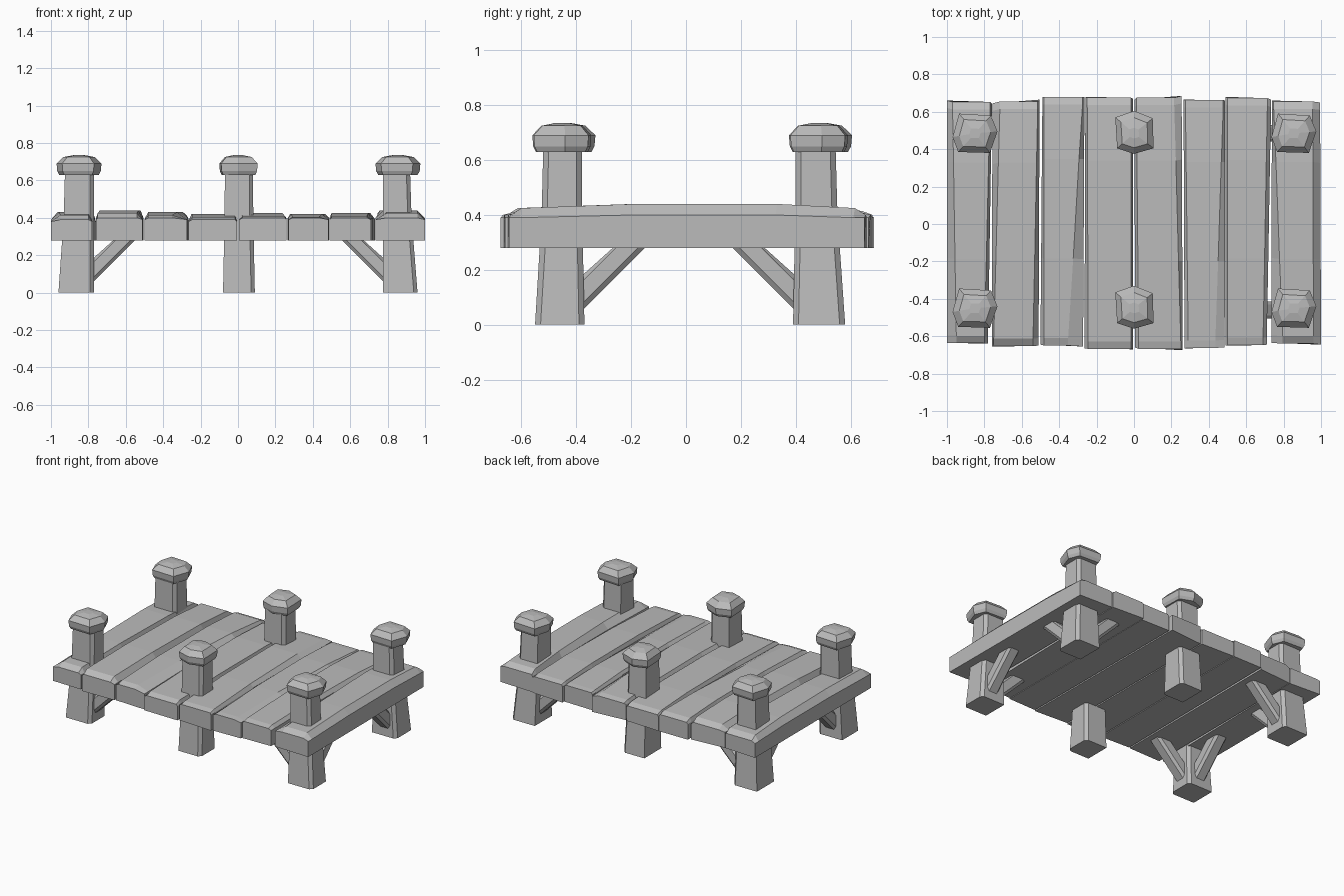
import bpy
import bmesh
from mathutils import Vector

cube = bpy.data.objects.get("Cube")
if cube:
    bpy.data.objects.remove(cube, do_unlink=True)

# One weathered grey for the whole structure
grey = bpy.data.materials.new("plain_grey")
grey.use_nodes = True
colour = (0.5, 0.5, 0.5, 1)
grey.diffuse_color = colour
grey.node_tree.nodes["Principled BSDF"].inputs["Base Color"].default_value = colour


def loft(name, rings):
    """Skin a list of equally long point rings and cap both ends."""
    bm = bmesh.new()
    loops = [[bm.verts.new(p) for p in ring] for ring in rings]
    for lower, upper in zip(loops, loops[1:]):
        count = len(lower)
        for i in range(count):
            j = (i + 1) % count
            bm.faces.new((lower[i], lower[j], upper[j], upper[i]))
    bm.faces.new(loops[0])
    bm.faces.new(loops[-1])
    bmesh.ops.recalc_face_normals(bm, faces=bm.faces)
    mesh = bpy.data.meshes.new(name)
    bm.to_mesh(mesh)
    bm.free()
    mesh.materials.append(grey)
    obj = bpy.data.objects.new(name, mesh)
    bpy.context.collection.objects.link(obj)
    return obj


def mix(a, b, t):
    return a + (b - a) * t


# Deck planks, left chamfer and right chamfer taper from front to back
def plank(name, front, back, front_y, back_y, left_cut, right_cut, shoulder, top):
    def ring(t, inset, z_side, z_top):
        x0, x1 = mix(front[0], back[0], t), mix(front[1], back[1], t)
        yl, yr = (mix(front_y[i], back_y[i], t) + inset for i in (0, 1))
        cl, cr = mix(*left_cut, t), mix(*right_cut, t)
        mid = (yl + yr) / 2
        return [(x0, yl, 0.28), (x1, yr, 0.28), (x1, yr, z_side),
                (x1 - cr, mid, z_top), (x0 + cl, mid, z_top), (x0, yl, z_side)]

    low = shoulder - 0.01
    loft(name, [ring(0, 0, low, shoulder),
                ring(0, 0.04, low, top - 0.015),
                ring(0.35, 0, shoulder, top),
                ring(0.75, 0, shoulder, top),
                ring(1, -0.04, low, top - 0.015),
                ring(1, 0, low, shoulder)])


planks = [
    ((-1, -.78), (-1, -.76), (-.635, -.64), (.66, .645), (.05, .03), (.02, .01), .39, .43),
    ((-.76, -.51), (-.757, -.505), (-.655, -.65), (.645, .665), (.01, .04), (.03, .01), .40, .44),
    ((-.5, -.272), (-.49, -.265), (-.645, -.655), (.68, .68), (.02, .01), (.08, .01), .40, .43),
    ((-.265, -.005), (-.26, -.005), (-.665, -.67), (.68, .67), (.02, .01), (.01, .01), .39, .42),
    ((.005, .26), (.003, .255), (-.66, -.675), (.665, .685), (.02, .01), (.01, .04), .40, .425),
    ((.27, .485), (.265, .487), (-.665, -.66), (.665, .66), (.02, .01), (.05, .01), .40, .42),
    ((.49, .71), (.49, .733), (-.65, -.645), (.68, .665), (.01, .01), (.02, .02), .40, .425),
    ((.735, 1), (.737, .995), (-.635, -.645), (.66, .65), (.06, .01), (.04, .04), .40, .44),
]
for number, spec in enumerate(planks, 1):
    plank(f"deck_plank_{number}", *spec)


# Posts: tapered, with one clipped outer corner
def post(name, x0, x1, y0, y1, taper_x0, taper_x1, taper_y0, taper_y1):
    def ring(z, t):
        a, b = x0 + taper_x0 * t, x1 - taper_x1 * t
        c, d = y0 + taper_y0 * t, y1 - taper_y1 * t
        clip = 0.02
        return [(a, c, z), (b - clip, c, z), (b, c + clip, z),
                (b, d - clip, z), (b - clip, d, z), (a, d, z)]
    loft(name, [ring(0, 0), ring(0.4, 0.8), ring(0.65, 1)])


# Post cap: uneven hexagon, widest at its waist, with a shallow crown
corner_outline = [(-.12, -.02), (-.09, -.1), (.08, -.105), (.12, .01), (.085, .095), (-.085, .105)]
middle_outline = [(0, -.11), (.105, -.08), (.1, .08), (0, .12), (-.1, .085), (-.09, -.08)]


def cap(name, x, y, outline):
    levels = ((0.63, 0.88), (0.65, 0.97), (0.69, 1), (0.725, 0.7), (0.735, 0.25))
    loft(name, [[(x + px * s, y + py * s, z) for px, py in outline]
                for z, s in levels])


# Diagonal brace: starts inside a post and rises to the underside of the deck
def brace(name, base, direction):
    along = Vector(direction)
    side = Vector((-along.y, along.x, 0))
    up = Vector((0, 0, 1))
    base = Vector(base)
    rings = []
    for run, low, high in ((-0.03, 0.03, 0.16), (0.22, 0.28, 0.41)):
        centre = base + along * run
        profile = ((-.03, low), (.03, low), (.045, low + .025),
                   (.045, high - .025), (.03, high), (-.03, high),
                   (-.045, high - .025), (-.045, low + .025))
        # keep the upper end beneath the plank tops
        rings.append([centre + side * s + up * min(z, 0.385) for s, z in profile])
    loft(name, rings)


for row, y0, y1, cap_y, inward in (("front", -.55, -.37, -.45, 1), ("back", .39, .58, .485, -1)):
    ty0, ty1 = (.03, .01) if row == "front" else (.01, .035)
    for side, x0, x1, tx0, tx1 in (("right", -.96, -.77, .035, 0),
                                   ("middle", -.08, .09, .01, .01),
                                   ("left", .775, .96, 0, .04)):
        name = f"{row}_{side}"
        post(f"{name}_post", x0, x1, y0, y1, tx0, tx1, ty0, ty1)
        if side == "middle":
            cap(f"{name}_cap", 0, cap_y, middle_outline)
            continue
        cap(f"{name}_cap", -.85 if side == "right" else .855, cap_y, corner_outline)
        toward = 1 if side == "right" else -1
        inner_x = x1 if side == "right" else x0
        inner_y = y1 if row == "front" else y0
        brace(f"{name}_cross_brace", (inner_x, (y0 + y1) / 2, 0), (toward, 0, 0))
        brace(f"{name}_side_brace", ((x0 + x1) / 2, inner_y, 0), (0, inward, 0))
